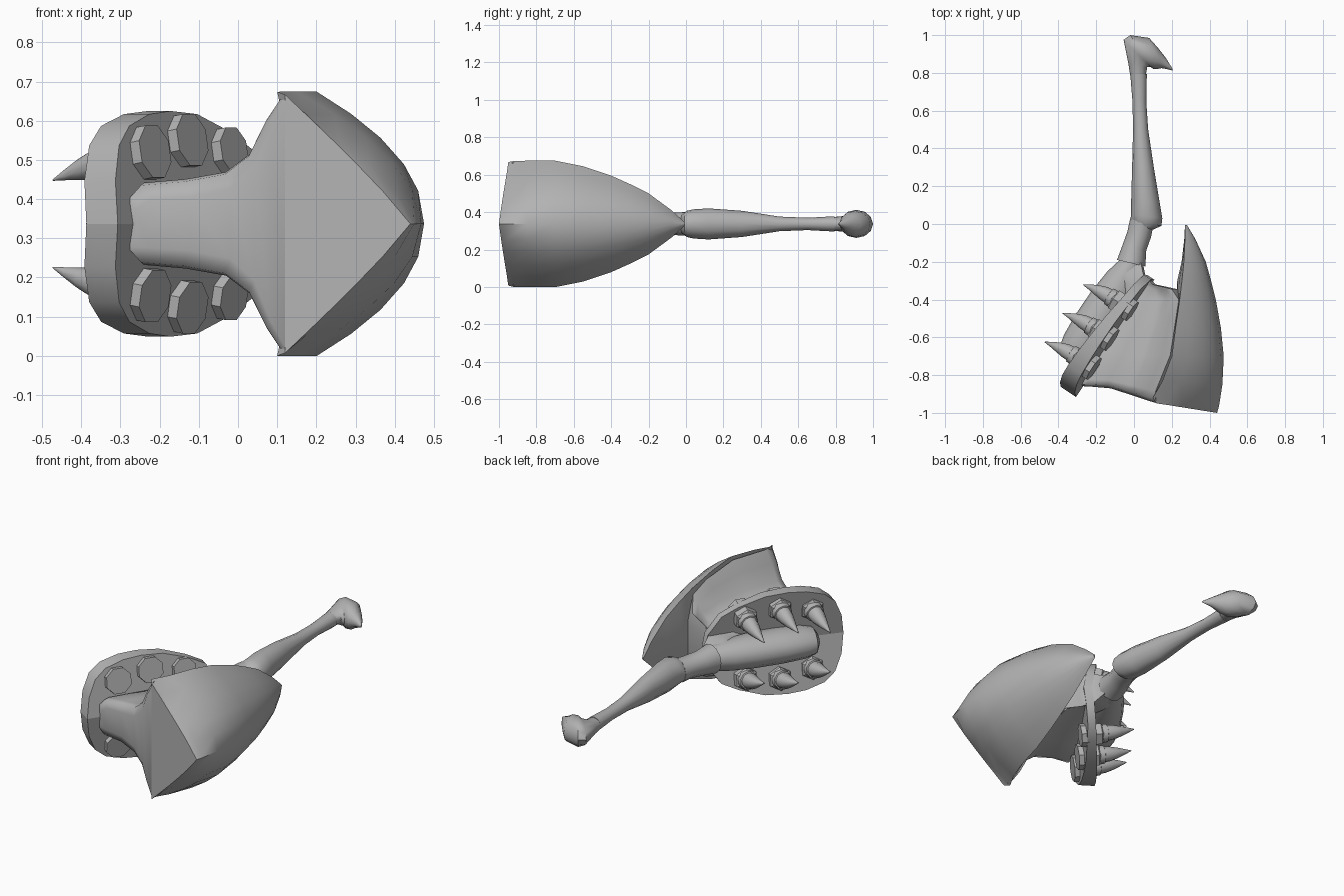
import bpy, bmesh, math
from mathutils import Vector

if "Cube" in bpy.data.objects:
    bpy.data.objects.remove(bpy.data.objects["Cube"])

ZC = 0.337
metal = bpy.data.materials.new("grey")
metal.diffuse_color = (0.45, 0.45, 0.45, 1)
metal.use_nodes = True
metal.node_tree.nodes["Principled BSDF"].inputs["Base Color"].default_value = metal.diffuse_color


def loft(name, rings, angle=40):
    """Skin matching rings and close both ends with strips."""
    bm = bmesh.new()
    vs = [[bm.verts.new(p) for p in r] for r in rings]
    n = len(vs[0])
    for a, b in zip(vs, vs[1:]):
        for i in range(n):
            bm.faces.new((a[i], a[(i + 1) % n], b[(i + 1) % n], b[i]))
    for r in (vs[0], vs[-1]):
        for i in range(n // 2):
            q = [r[i], r[i + 1], r[n - i - 1], r[(n - i) % n]]
            bm.faces.new(list(dict.fromkeys(q)))
    bmesh.ops.recalc_face_normals(bm, faces=bm.faces)
    me = bpy.data.meshes.new(name)
    bm.to_mesh(me)
    bm.free()
    me.materials.append(metal)
    ob = bpy.data.objects.new(name, me)
    bpy.context.collection.objects.link(ob)
    bpy.ops.object.select_all(action='DESELECT')
    ob.select_set(True)
    bpy.context.view_layer.objects.active = ob
    bpy.ops.object.shade_smooth_by_angle(angle=math.radians(angle))
    return ob


def oval(lx, ly, rx, ry, h, n=12):
    """Oval ring spanning a left and a right point, with half height h."""
    ring = []
    for i in range(n):
        a = 2 * math.pi * i / n
        t = 0.5 - 0.5 * math.cos(a)
        ring.append((lx + (rx - lx) * t, ly + (ry - ly) * t, ZC + h * math.sin(a)))
    return ring


def mirrored(pts):
    """Close a half ring across the middle plane; first and last lie on it."""
    return ([(x, y, ZC + z) for x, y, z in pts]
            + [(x, y, ZC - z) for x, y, z in pts[-2:0:-1]])


# handle shaft, collar, pommel hook and the rod behind the plate
loft("shaft", [oval(*s) for s in [
    (0.0, -0.005, 0.10, -0.03, .055), (-.02, .02, .145, -.01, .07), (-.015, .05, .15, .03, .078),
    (-.015, .12, .135, .12, .083), (-.01, .3, .105, .3, .07), (-.005, .5, .075, .5, .039),
    (-.008, .65, .065, .65, .033), (-.02, .795, .068, .795, .041)]])
loft("collar", [oval(*s) for s in [
    (-.02, .03, .10, -.02, .064), (-.035, -.04, .09, -.07, .06),
    (-.06, -.11, .065, -.14, .066), (-.09, -.19, .06, -.225, .08)]])
loft("pommel", [oval(*s) for s in [
    (-.02, .785, .062, .785, .036), (-.03, .85, .07, .83, .042), (-.055, .975, .09, .83, .062),
    (-.02, 1.0, .10, .822, .075), (.08, .985, .12, .82, .068), (.125, .935, .145, .825, .045),
    (.168, .88, .175, .82, .024), (.205, .82, .203, .813, .004)]])
loft("back_rod", [oval(*s) for s in [
    (-.075, -.19, .05, -.22, .068), (-.14, -.25, .03, -.32, .08), (-.225, -.355, -.02, -.45, .088),
    (-.31, -.48, -.10, -.60, .09), (-.37, -.585, -.18, -.71, .085), (-.388, -.635, -.24, -.76, .068),
    (-.36, -.69, -.27, -.76, .035)]])


def slant(x):
    """Slope of the front end of the head."""
    return max(0, .44 - x) * .16 if x > .12 else .05 + (.12 - max(x, -.15)) * .33


# hull-shaped blade: keel x, rim x, rim half height, curve power, inner offset
hull = []
for yb, k, xk, xg, zg, p, g in [
        (-1, 1, .44, .12, .33, 1.1, .05), (-.965, .8, .45, .10, .337, 1.4, .05),
        (-.85, .4, .468, .15, .338, 1.9, .05), (-.7, 0, .475, .2, .338, 2.1, .05),
        (-.55, 0, .46, .22, .308, 2.1, .03), (-.4, 0, .433, .242, .258, 2.1, -.015),
        (-.3, 0, .408, .254, .213, 2.1, -.025), (-.2, 0, .38, .264, .163, 2, -.012),
        (-.08, 0, .325, .27, .075, 2, -.004), (-.005, 0, .28, .27, .008, 2, 0)]:
    half = [(xk - (xk - xg) * f ** p, zg * f) for f in (0, .25, .45, .65, .83, 1)]
    half += [(xg + g * .6, zg * .6), (xg + g, 0)]
    hull.append(mirrored([(x, yb + k * slant(x), z) for x, z in half]))
loft("blade", hull)

# flared neck joining the blade to the plate
body = []
for j, (yb, k, xl, hn, xg, zg, e) in enumerate([
        (-1, 1, -.262, .085, .125, .331, .04), (-.975, .9, -.283, .098, .115, .333, .05),
        (-.92, .7, -.275, .105, .115, .333, .05), (-.7, .15, -.2, .1, .192, .325, .05),
        (-.5, 0, -.09, .1, .222, .28, .04), (-.4, 0, -.06, .09, .237, .225, .03),
        (-.345, 0, -.07, .085, .2, .15, .03), (-.32, 0, -.075, .085, .1, .11, .015),
        (-.27, 0, -.085, .08, .05, .085, .01), (-.2, 0, -.075, .055, .035, .055, .01)]):
    x0 = xl + .035
    half = [(xl, 0), (xl, hn * .6), (x0, hn)]
    half += [(x0 + (xg - x0) * f, hn + (zg - hn) * w)
             for f, w in ((.3, .04), (.59, .12), (.76, .32), (.88, .7), (1, .98))]
    half += [(xg + e, zg * .6), (xg + e, 0)]
    if j == 0:  # soften the front rim, fading out towards the blade
        half = [(x, z * (.72 + .27 * min(1, max(0, x + .05) / .15))) for x, z in half]
    body.append(mirrored([(x, yb + k * slant(x), z) for x, z in half]))
loft("neck", body, 65)

# plate frame: u runs down the plate, n points out of its front face;
# both halves lean back from the middle line
O = Vector((.01, -.386, ZC))
U = Vector((-.555, -.832, 0))
N = Vector((.832, -.555, 0))
Z = Vector((0, 0, 1))
LEAN = .17
outline = [(-.13, 0), (-.12, .09), (-.05, .19), (.04, .235), (.18, .28), (.3, .288), (.4, .28),
           (.5, .25), (.56, .2), (.6, .11), (.617, 0)]


def on_plate(u, z, t=0):
    return O + U * u + Z * z + N * (LEAN * (.18 - abs(z)) - t)


def plate_ring(back, sgn):
    def thick(u):
        return (.045 + .05 * max(0, u) / .6) if back else 0
    return ([on_plate(u, z * sgn, thick(u)) for u, z in outline]
            + [on_plate(u, 0, thick(u)) for u, z in outline[-2:0:-1]])


def disc(c, r, axis, n):
    side = Z.cross(axis).normalized()
    up = axis.cross(side).normalized()
    return [c + r * (side * math.cos(a) + up * math.sin(a))
            for a in (2 * math.pi * (i + .5) / n for i in range(n))]


# plate halves, bolt heads in front, nuts and curved spikes behind
for sgn in (1, -1):
    loft("plate_half", [plate_ring(False, sgn), plate_ring(True, sgn)], 30)
    axis = (N + Z * LEAN * sgn).normalized()
    for u, z, r in [(.075, .183, .064), (.261, .21, .072), (.44, .18, .073)]:
        c = on_plate(u, z * sgn)
        loft("bolt_head", [disc(c - axis * .02, r, axis, 8), disc(c + axis * .028, r, axis, 8)], 30)
        b = c - axis * .05
        loft("nut", [disc(b + axis * .01, .064, axis, 6), disc(b - axis * .035, .064, axis, 6),
                     disc(b - axis * .045, .052, axis, 6)], 30)
        tip = b + Vector((-.197, .10, -.06 * sgn))
        rings = []
        for t, r in ((.1, .054), (.34, .05), (.35, .043), (.5, .04), (.7, .028), (.87, .014), (1, .002)):
            straight = b - axis * .2 * t
            p = straight.lerp(b.lerp(tip, t), t * t)
            rings.append(disc(p, r, (axis - (tip - b).normalized() * t).normalized(), 10))
        loft("spike", rings)
